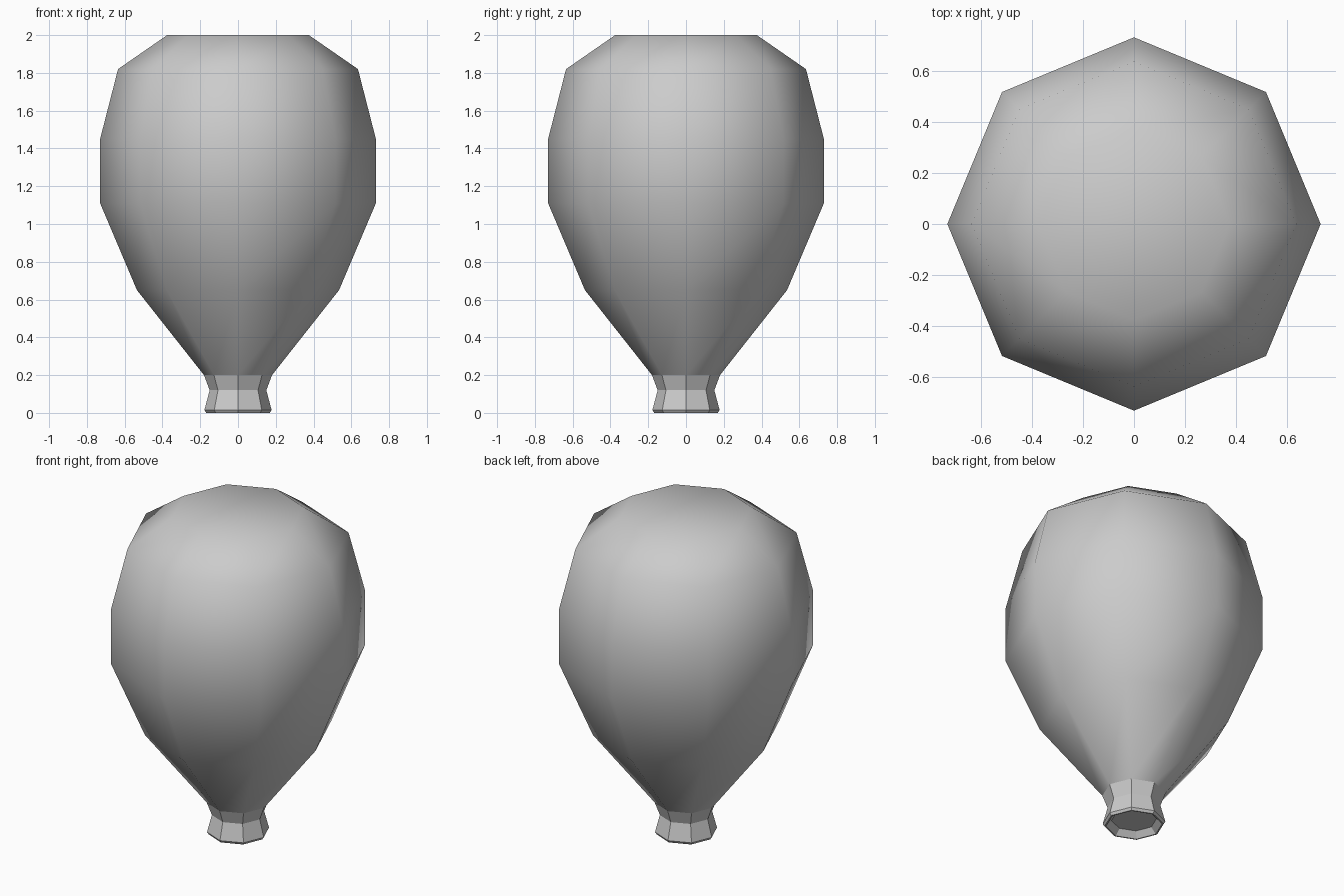
import bpy, bmesh
from math import cos, sin, pi

if "Cube" in bpy.data.objects:
    bpy.data.objects.remove(bpy.data.objects["Cube"])

SIDES = 8


def revolve(name, profile, smooth, cap_start=False, cap_end=False):
    """Spin a (radius, height) profile into an eight-sided shell."""
    bm = bmesh.new()
    rings = [[bm.verts.new((r * cos(2 * pi * i / SIDES), r * sin(2 * pi * i / SIDES), z))
              for i in range(SIDES)] for r, z in profile]
    for low, high in zip(rings, rings[1:]):
        for i in range(SIDES):
            j = (i + 1) % SIDES
            bm.faces.new((low[i], low[j], high[j], high[i]))
    if cap_start:
        bm.faces.new(rings[0][::-1])
    if cap_end:
        bm.faces.new(rings[-1])
    for f in bm.faces:
        f.smooth = smooth
    mesh = bpy.data.meshes.new(name)
    bm.to_mesh(mesh)
    bm.free()
    obj = bpy.data.objects.new(name, mesh)
    bpy.context.collection.objects.link(obj)
    return obj


# Smooth-shaded inflated body, closed by a flat octagon on top
revolve("balloon_body",
        [(0.18, 0.2), (0.535, 0.65), (0.73, 1.11), (0.73, 1.45), (0.635, 1.82), (0.375, 2.0)],
        smooth=True, cap_end=True)

# Flat-shaded pinched neck with a bevelled lip and a shallow recessed opening
revolve("balloon_neck",
        [(0.128, 0.035), (0.16, 0.0), (0.168, 0.0), (0.178, 0.015), (0.15, 0.12), (0.18, 0.2)],
        smooth=False, cap_start=True)
